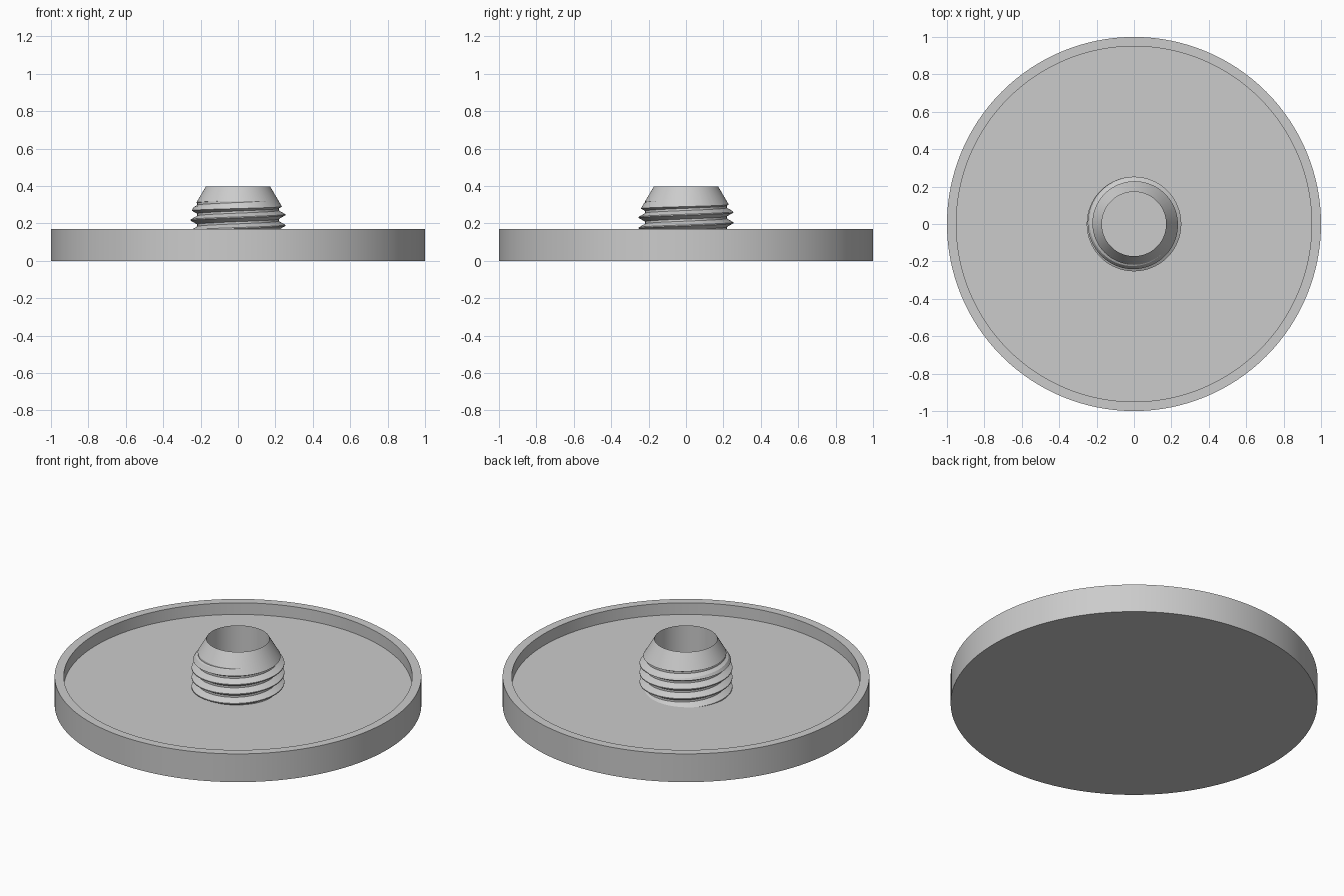
import bpy, bmesh, math

cube = bpy.data.objects.get("Cube")
if cube:
    bpy.data.objects.remove(cube)

grey = bpy.data.materials.new("light_grey")
grey.use_nodes = True
COLOUR = (0.6, 0.6, 0.6, 1)
grey.diffuse_color = COLOUR
grey.node_tree.nodes["Principled BSDF"].inputs["Base Color"].default_value = COLOUR


def finish(name, bm):
    bmesh.ops.remove_doubles(bm, verts=bm.verts, dist=1e-5)
    bmesh.ops.holes_fill(bm, edges=[e for e in bm.edges if e.is_boundary], sides=0)
    bmesh.ops.recalc_face_normals(bm, faces=bm.faces)
    mesh = bpy.data.meshes.new(name)
    bm.to_mesh(mesh)
    bm.free()
    mesh.materials.append(grey)
    obj = bpy.data.objects.new(name, mesh)
    bpy.context.collection.objects.link(obj)
    return obj


def smooth(obj):
    bpy.ops.object.select_all(action='DESELECT')
    obj.select_set(True)
    bpy.context.view_layer.objects.active = obj
    bpy.ops.object.shade_smooth_by_angle(angle=math.radians(25))


def lathe(name, profile, steps, closed=False):
    """Spin an (r, z) profile around the z axis."""
    bm = bmesh.new()
    verts = [bm.verts.new((r, 0, z)) for r, z in profile]
    edges = [bm.edges.new(pair) for pair in zip(verts, verts[1:])]
    if closed:
        edges.append(bm.edges.new((verts[-1], verts[0])))
    bmesh.ops.spin(bm, geom=verts + edges, axis=(0, 0, 1), cent=(0, 0, 0),
                   angle=math.tau, steps=steps)
    return finish(name, bm)


# Shallow round dish with a raised rim
FLOOR = 0.10
dish = lathe("dish", [(0, 0), (1, 0), (1, 0.17), (0.95, 0.17), (0.95, FLOOR), (0, FLOOR)], 128)
smooth(dish)

# Screw thread: each column steps through root and crest heights along the helix
ROOT, CREST, PITCH, CREST_Z = 0.218, 0.253, 0.057, 0.246
LOW, HIGH, STEPS = 0.07, 0.45, 96
CREST_HALF, ROOT_START = 0.05, 0.40


def thread_radius(phase):
    d = abs((phase + 0.5) % 1 - 0.5)
    t = (ROOT_START - d) / (ROOT_START - CREST_HALF)
    return ROOT + (CREST - ROOT) * min(1, max(0, t))


bm = bmesh.new()
breaks = [n + f for n in range(-6, 7)
          for f in (-ROOT_START, -CREST_HALF, CREST_HALF, ROOT_START)]
columns = []
for i in range(STEPS + 1):
    turn = i / STEPS
    a = turn * math.tau
    column = []
    for b in breaks:
        z = min(HIGH, max(LOW, CREST_Z + PITCH * (b + turn)))
        r = thread_radius((z - CREST_Z) / PITCH - turn)
        column.append(bm.verts.new((r * math.cos(a), r * math.sin(a), z)))
    columns.append(column)
for left, right in zip(columns, columns[1:]):
    for k in range(len(breaks) - 1):
        bm.faces.new((left[k], right[k], right[k + 1], left[k + 1]))
stud = finish("threaded_stud", bm)

# Sleeve that leaves the round bore and trims the thread to a tapered tip
BORE, TOP, SLOPE = 0.172, 0.397, 1.7
OUTER = 0.30
sleeve = lathe("sleeve_cutter", [(BORE, 0.08), (OUTER, 0.08),
               (OUTER, TOP - SLOPE * (OUTER - BORE)), (BORE, TOP)], STEPS, closed=True)
sleeve.hide_render = True
trim = stud.modifiers.new("trim", 'BOOLEAN')
trim.operation, trim.solver, trim.object = 'INTERSECT', 'EXACT', sleeve
depsgraph = bpy.context.evaluated_depsgraph_get()
trimmed = bpy.data.meshes.new_from_object(stud.evaluated_get(depsgraph))
stud.modifiers.clear()
stud.data = trimmed
bpy.data.objects.remove(sleeve)
smooth(stud)
